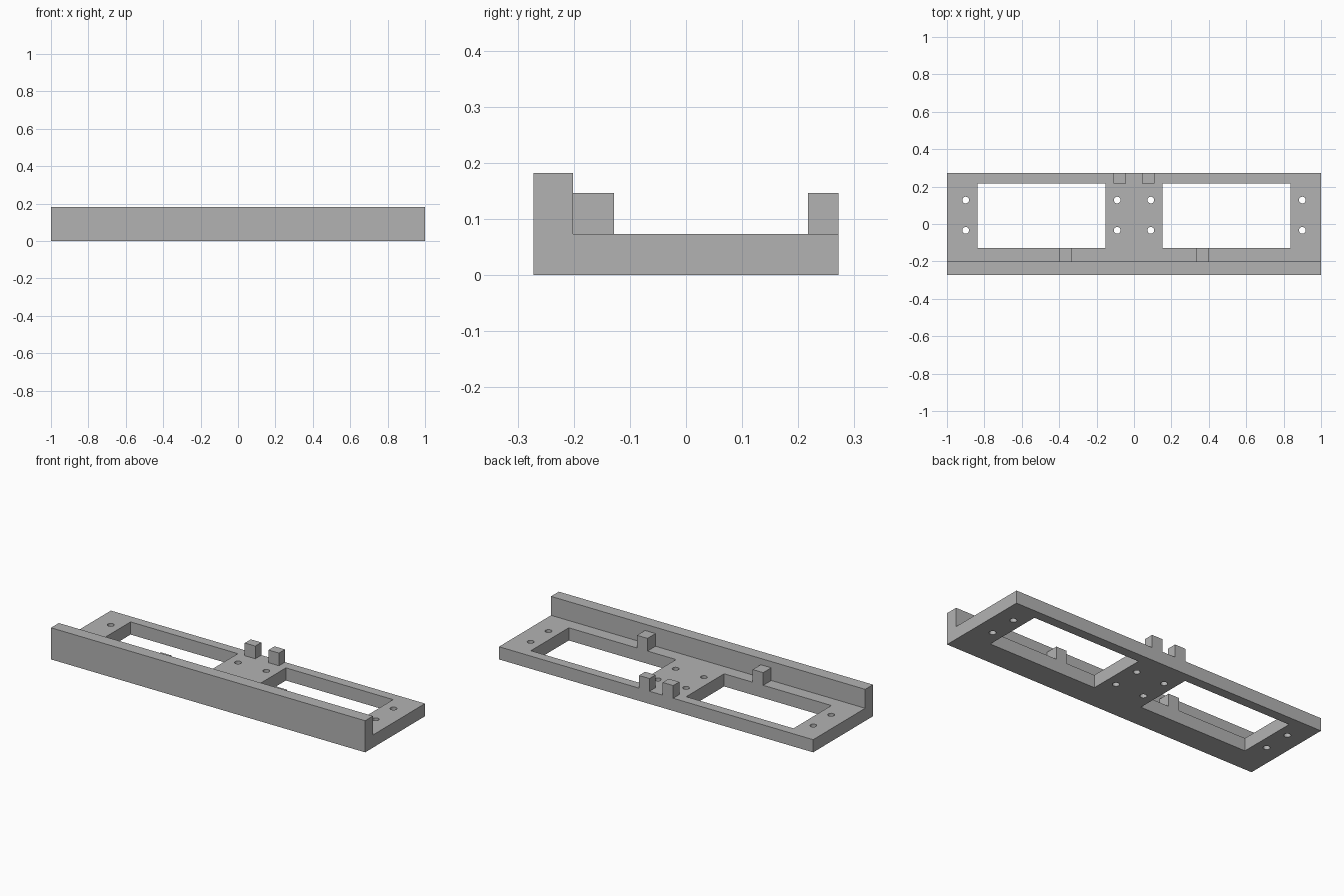
import bpy
import bmesh
from mathutils import Matrix

if "Cube" in bpy.data.objects:
    bpy.data.objects.remove(bpy.data.objects["Cube"], do_unlink=True)

DEPTH = 0.272      # half depth of the frame
FLOOR = 0.073      # thickness of the base plate
WALL_Y = -0.201    # inner face of the front wall
RAIL_Y = 0.217     # inner edge of the rear rail
SILL_Y = -0.128    # front edge of the windows
PEG_TOP = 0.146

# One plain grey for the whole part
grey = bpy.data.materials.new("plain grey")
grey.use_nodes = True
colour = (0.45, 0.45, 0.45, 1)
grey.diffuse_color = colour
grey.node_tree.nodes["Principled BSDF"].inputs["Base Color"].default_value = colour


def finish(name, bm):
    bmesh.ops.recalc_face_normals(bm, faces=bm.faces)
    mesh = bpy.data.meshes.new(name)
    bm.to_mesh(mesh)
    bm.free()
    mesh.materials.append(grey)
    obj = bpy.data.objects.new(name, mesh)
    bpy.context.collection.objects.link(obj)
    return obj


def add_box(bm, x, y, z):
    centre = [(a + b) / 2 for a, b in (x, y, z)]
    size = [b - a for a, b in (x, y, z)]
    matrix = Matrix.Translation(centre) @ Matrix.Diagonal((*size, 1))
    bmesh.ops.create_cube(bm, size=1, matrix=matrix)


def mirrored(x):
    return (x, (-x[1], -x[0]))


# Frame: L-shaped profile swept along its length
bm = bmesh.new()
profile = [(-DEPTH, 0), (DEPTH, 0), (DEPTH, FLOOR),
           (WALL_Y, FLOOR), (WALL_Y, 0.182), (-DEPTH, 0.182)]
face = bm.faces.new([bm.verts.new((-1, y, z)) for y, z in profile])
swept = bmesh.ops.extrude_face_region(bm, geom=[face])["geom"]
bmesh.ops.translate(bm, vec=(2, 0, 0),
                    verts=[v for v in swept if isinstance(v, bmesh.types.BMVert)])
frame = finish("frame", bm)

# Cutter: two windows and eight screw holes
bm = bmesh.new()
for x in mirrored((0.153, 0.836)):
    add_box(bm, x, (SILL_Y, RAIL_Y), (-0.1, 0.3))
for x in (-0.9, -0.09, 0.09, 0.9):
    for y in (-0.034, 0.128):
        bmesh.ops.create_cone(bm, cap_ends=True, segments=32, radius1=0.018,
                              radius2=0.018, depth=0.5,
                              matrix=Matrix.Translation((x, y, 0)))
cutter = finish("opening_cutter", bm)
cutter.hide_render = True

cut = frame.modifiers.new("openings", "BOOLEAN")
cut.operation = "DIFFERENCE"
cut.solver = "EXACT"
cut.object = cutter
bpy.context.view_layer.objects.active = frame
frame.select_set(True)
bpy.ops.object.modifier_apply(modifier=cut.name)
bpy.data.objects.remove(cutter, do_unlink=True)

# Pegs: two against the front wall, two on the rear rail
for place, x_range, y_range in (("front", (0.335, 0.402), (WALL_Y, SILL_Y)),
                                ("rear", (0.042, 0.109), (RAIL_Y, DEPTH))):
    for side, x in zip(("left", "right"), mirrored(x_range)):
        bm = bmesh.new()
        add_box(bm, x, y_range, (FLOOR, PEG_TOP))
        finish(f"{place}_peg_{side}", bm)
